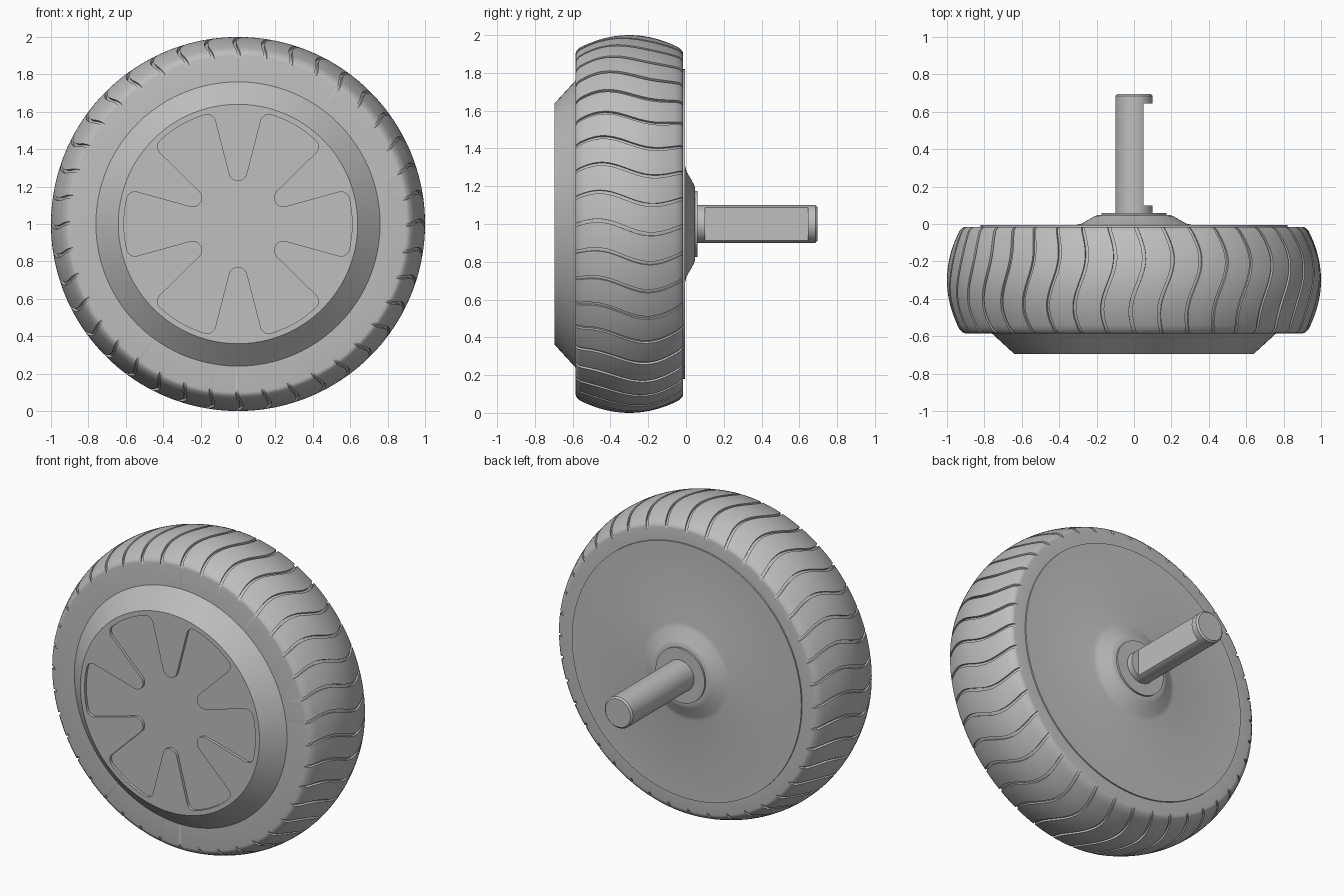
import bpy, bmesh, math
from math import sin, cos, pi, radians

cube = bpy.data.objects.get("Cube")
if cube:
    bpy.data.objects.remove(cube, do_unlink=True)

SEG = 96          # sides of every turned part
AXLE_Z = 1.0      # height of the wheel axis

grey = bpy.data.materials.new("plain grey")
grey.use_nodes = True
GREY = (0.52, 0.52, 0.52, 1)
grey.diffuse_color = GREY
grey.node_tree.nodes["Principled BSDF"].inputs["Base Color"].default_value = GREY


def finish(name, bm, sharp=25):
    """Turn a bmesh into a smooth shaded object with sharp creases."""
    bmesh.ops.remove_doubles(bm, verts=bm.verts, dist=1e-5)
    bmesh.ops.recalc_face_normals(bm, faces=bm.faces)
    mesh = bpy.data.meshes.new(name)
    bm.to_mesh(mesh)
    bm.free()
    mesh.shade_smooth()
    mesh.set_sharp_from_angle(angle=radians(sharp))
    mesh.materials.append(grey)
    obj = bpy.data.objects.new(name, mesh)
    bpy.context.collection.objects.link(obj)
    return obj


def on_axle(bm, r, a, y):
    return bm.verts.new((r * cos(a), y, AXLE_Z + r * sin(a)))


def skin(bm, rows):
    """Join successive closed rings with quads."""
    for low, high in zip(rows, rows[1:]):
        n = len(low)
        for i in range(n):
            j = (i + 1) % n
            bm.faces.new((low[i], low[j], high[j], high[i]))


def lathe(profile):
    """Spin (radius, y) points around the axle."""
    bm = bmesh.new()
    skin(bm, [[on_axle(bm, r, 2 * pi * i / SEG, y) for i in range(SEG)]
              for r, y in profile])
    return bm


# ---- Tyre with wavy grooves cut across the tread ----
GROOVES, HALF_W, DEPTH = 40, 0.009, 0.014
FRONT, BACK = -0.585, -0.015
MID, HALF = (FRONT + BACK) / 2, (BACK - FRONT) / 2


def wave(y):
    return -0.018 + 0.037 * cos(2 * pi * (y + 0.47) / 0.58)


def crown(t):
    return 1.0 - 0.078 * t * t


# half of the tread section as (radius, t), t being 0 mid tread and 1 at the wall
edge = [(0.918, 0.975), (0.911, 0.992), (0.9, 1.0)]
tread = [(crown(k / 13), k / 13) for k in range(-12, 13)]
section = [(r, -t) for r, t in reversed(edge)] + tread + edge

pitch = 2 * pi / GROOVES
columns = []
for g in range(GROOVES):
    a = g * pitch
    columns += [(a - HALF_W, 0), (a - HALF_W, DEPTH), (a + HALF_W, DEPTH), (a + HALF_W, 0)]
    land = pitch - 2 * HALF_W
    columns += [(a + HALF_W + land * k / 4, 0) for k in (1, 2, 3)]

bm = bmesh.new()
rows = []
for r, t in [(0.7, -1)] + section + [(0.79, 1)]:
    y = MID + t * HALF
    cut = 1 if r > 0.85 else 0
    rows.append([on_axle(bm, r - d * cut, a + wave(y), y) for a, d in columns])
skin(bm, rows)
finish("tyre", bm)

# ---- Front hub: sloping rim and the floor of the star recess ----
FACE, FLOOR, FACE_R = -0.695, -0.677, 0.64
finish("hub_rim", lathe([(0.76, FRONT + 0.02), (0.76, FRONT), (FACE_R, FACE),
                         (FACE_R, FLOOR), (0, FLOOR)]))

# ---- Hub face: disc with a six armed star opening ----
ARMS, ARM_R = 6, 0.61
SLOPE = radians(14.5)            # half angle of each gap between arms
U_Y, U_R = 0.28, 0.05            # rounded inner end of a gap
CORNER_R = 0.045                 # rounded outer corner of an arm


def arc(cx, cy, r, a0, a1, n=8):
    return [(cx + r * cos(a0 + (a1 - a0) * k / n),
             cy + r * sin(a0 + (a1 - a0) * k / n)) for k in range(n + 1)]


apex = U_Y - U_R / sin(SLOPE)
reach = ARM_R - CORNER_R
turn = SLOPE + math.asin((CORNER_R - apex * sin(SLOPE)) / reach)
half_gap = arc(0, U_Y, U_R, -pi / 2, -SLOPE)
half_gap += arc(reach * sin(turn), reach * cos(turn), CORNER_R, pi - SLOPE, pi / 2 - turn)
end = pi / 2 - turn
half_gap += arc(0, 0, ARM_R, end, pi / 2 - pi / ARMS, 4)[1:]
gap = [(-x, y) for x, y in reversed(half_gap[1:])] + half_gap[:-1]

star = []
for k in range(ARMS):
    c, s = cos(-2 * pi * k / ARMS), sin(-2 * pi * k / ARMS)
    star += [(x * c - y * s, x * s + y * c) for x, y in gap]
disc = arc(0, 0, FACE_R, 0, 2 * pi, SEG)[:-1]

curve = bpy.data.curves.new("face_outline", 'CURVE')
curve.dimensions = '2D'
curve.fill_mode = 'BOTH'
curve.extrude = (FLOOR - FACE) / 2
for outline in (disc, star):
    spline = curve.splines.new('POLY')
    spline.points.add(len(outline) - 1)
    for p, (x, y) in zip(spline.points, outline):
        p.co = (x, y, 0, 1)
    spline.use_cyclic_u = True
helper = bpy.data.objects.new("face_outline", curve)
bpy.context.collection.objects.link(helper)
bpy.context.view_layer.update()
flat = bpy.data.meshes.new_from_object(
    helper.evaluated_get(bpy.context.evaluated_depsgraph_get()))
bm = bmesh.new()
bm.from_mesh(flat)
bpy.data.objects.remove(helper, do_unlink=True)
bpy.data.meshes.remove(flat)
for v in bm.verts:               # stand the plate upright, facing the front
    x, y, z = v.co
    v.co = (x, (FACE + FLOOR) / 2 - z, AXLE_Z + y)
finish("hub_face", bm)

# ---- Back plate with flared boss and collar ----
finish("back_plate", lathe([(0.82, BACK - 0.02), (0.82, -0.006), (0.31, -0.005), (0.28, 0.002),
                            (0.21, 0.042), (0.19, 0.048), (0.0, 0.048)]), 40)
finish("collar", lathe([(0.175, 0.04), (0.175, 0.06), (0, 0.06)]))

# ---- Axle shaft with a flat milled on its left side ----
FLAT_X, FLAT_START, FLAT_END = 0.05, 0.1, 0.645
R = 0.1
bm = lathe([(R, 0.05), (R, FLAT_START), (R, FLAT_START), (R, FLAT_END), (R, FLAT_END),
            (R, 0.685), (0.09, 0.695), (0, 0.695)])
bm.verts.ensure_lookup_table()
for v in bm.verts[2 * SEG:4 * SEG]:
    v.co.x = min(v.co.x, FLAT_X)
finish("axle_shaft", bm)
